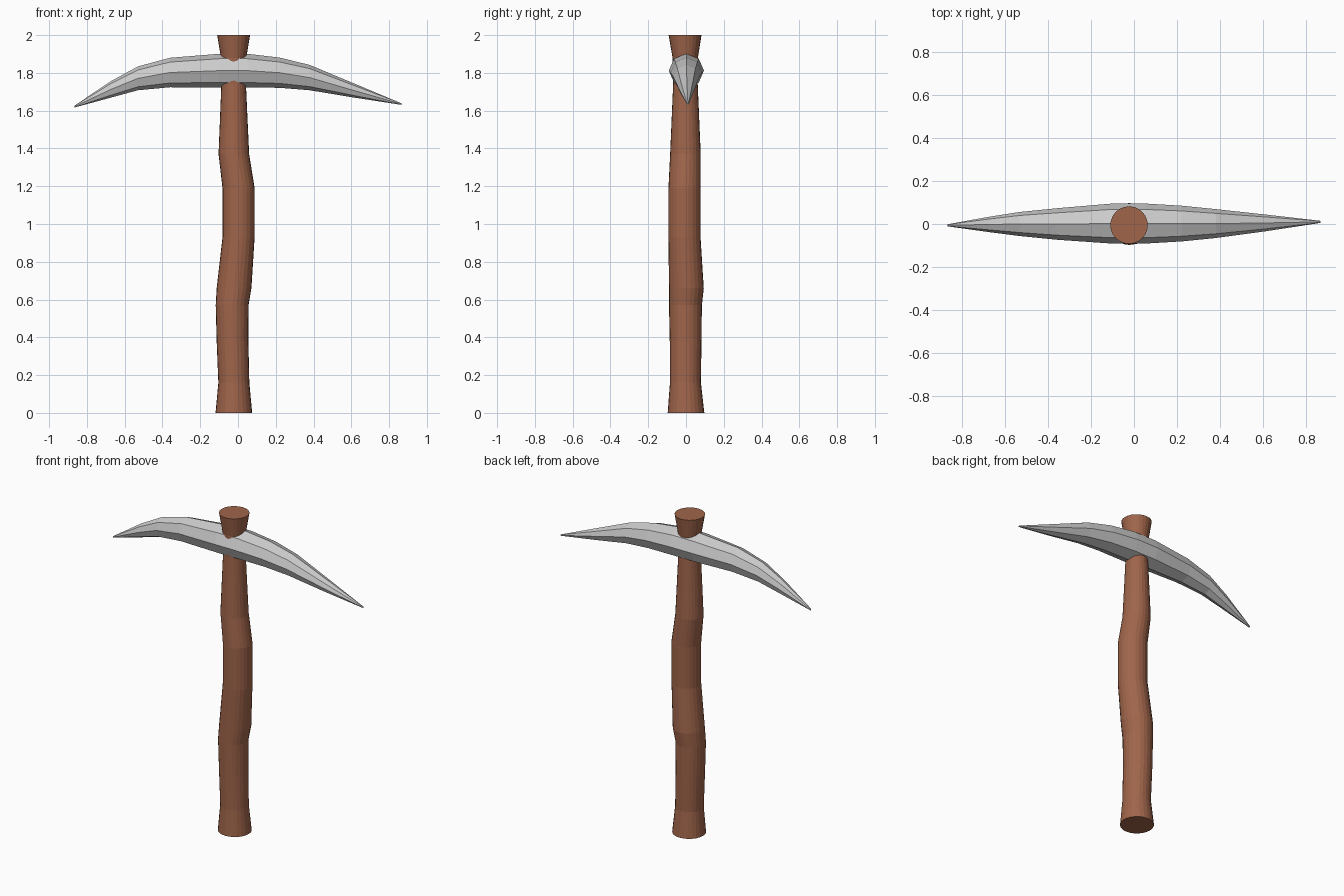
import bpy, bmesh, math
from mathutils import Vector

if "Cube" in bpy.data.objects:
    bpy.data.objects.remove(bpy.data.objects["Cube"])


def loft(name, rings):
    """Skin a list of equal-length rings of points and cap both ends."""
    bm = bmesh.new()
    loops = [[bm.verts.new(p) for p in ring] for ring in rings]
    n = len(loops[0])
    for a, b in zip(loops, loops[1:]):
        for i in range(n):
            j = (i + 1) % n
            bm.faces.new((a[i], a[j], b[j], b[i]))
    bm.faces.new(loops[0])
    bm.faces.new(loops[-1])
    bmesh.ops.recalc_face_normals(bm, faces=bm.faces)
    mesh = bpy.data.meshes.new(name)
    bm.to_mesh(mesh)
    bm.free()
    obj = bpy.data.objects.new(name, mesh)
    bpy.context.collection.objects.link(obj)
    return obj


def ring(center, u, v, sides):
    """Ellipse of points around center with half axes u and v."""
    c, u, v = Vector(center), Vector(u), Vector(v)
    return [c + u * math.cos(t) + v * math.sin(t)
            for t in (2 * math.pi * i / sides for i in range(sides))]


# Gnarled wooden handle: z, centre x, centre y, radius
handle_profile = [
    (0.00, -0.022, 0.000, 0.097),
    (0.16, -0.022, -0.003, 0.082),
    (0.38, -0.029, -0.002, 0.084),
    (0.57, -0.031, -0.003, 0.087),
    (0.66, -0.021, 0.002, 0.092),
    (0.93, 0.003, -0.008, 0.085),
    (1.19, 0.003, -0.008, 0.085),
    (1.37, -0.022, -0.003, 0.081),
    (1.74, -0.023, -0.003, 0.065),
    (1.88, -0.023, -0.004, 0.067),
    (2.00, -0.023, -0.005, 0.087),
]
handle = loft("handle", [ring((x, y, z), (r, 0, 0), (0, r, 0), 24)
                         for z, x, y, r in handle_profile])
wood = bpy.data.materials.new("wood")
wood.diffuse_color = (0.35, 0.13, 0.07, 1)
wood.use_nodes = True
wood.node_tree.nodes["Principled BSDF"].inputs["Base Color"].default_value = wood.diffuse_color
handle.data.materials.append(wood)

# Curved eight-sided pick head: x, centre y, centre z, half width, half height
head_profile = [
    (-0.865, -0.006, 1.622, 0.005, 0.005),
    (-0.67, -0.002, 1.714, 0.036, 0.044),
    (-0.53, 0.000, 1.771, 0.056, 0.063),
    (-0.36, 0.000, 1.802, 0.073, 0.078),
    (-0.10, 0.002, 1.812, 0.093, 0.089),
    (0.05, 0.002, 1.812, 0.093, 0.089),
    (0.22, 0.002, 1.801, 0.083, 0.080),
    (0.38, 0.002, 1.775, 0.067, 0.067),
    (0.61, 0.005, 1.708, 0.039, 0.038),
    (0.865, 0.010, 1.635, 0.005, 0.004),
]
loft("pick_head", [ring((x, y, z), (0, w, 0), (0, 0, h), 8)
                   for x, y, z, w, h in head_profile])
